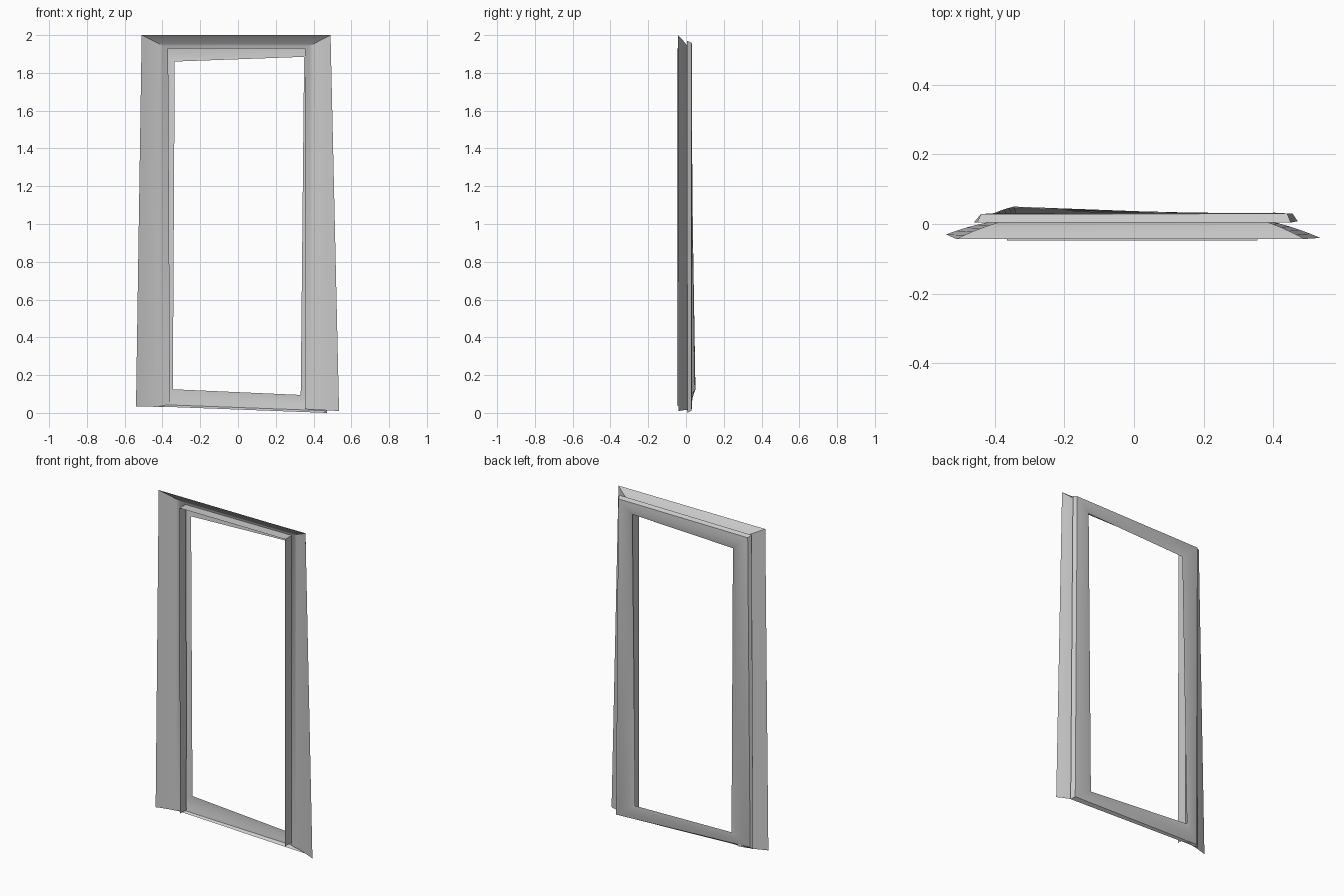
import bpy, bmesh
from mathutils import Vector

if "Cube" in bpy.data.objects:
    bpy.data.objects.remove(bpy.data.objects["Cube"])


def curve(ctrl, steps):
    """Straight for two points, quadratic arc through a pulling point for three."""
    p = [Vector(c) for c in ctrl]
    if len(p) == 2:
        return p
    out = []
    for i in range(steps + 1):
        t = i / steps
        out.append(p[0] * (1 - t) ** 2 + p[1] * 2 * t * (1 - t) + p[2] * t * t)
    return out


def sheet(name, sections, closed=False):
    """Open sheet skinned between mitred corner sections."""
    bm = bmesh.new()
    rows = [[bm.verts.new(p) for p in s] for s in sections]
    n = len(rows)
    for i in range(n if closed else n - 1):
        a, b = rows[i], rows[(i + 1) % n]
        for j in range(len(a) - 1):
            bm.faces.new((a[j], a[j + 1], b[j + 1], b[j]))
    bmesh.ops.recalc_face_normals(bm, faces=bm.faces)
    me = bpy.data.meshes.new(name)
    bm.to_mesh(me)
    bm.free()
    ob = bpy.data.objects.new(name, me)
    bpy.context.collection.objects.link(ob)
    bpy.context.view_layer.objects.active = ob
    ob.select_set(True)
    bpy.ops.object.shade_smooth_by_angle(angle=0.6)
    ob.select_set(False)
    return ob


def bowed(outer, inner, depth, steps=6):
    o, i = Vector(outer), Vector(inner)
    mid = (o + i) / 2 + Vector((0, depth, 0))
    return curve((o, mid, i), steps)


# Front casing: three-sided funnel, outer edge forward, bowed back
sheet("front_casing", [
    bowed((-0.54, -0.03, 0.035), (-0.36, 0.014, 0.03), 0.012),
    bowed((-0.51, -0.043, 2.0), (-0.37, 0.010, 1.93), 0.008),
    bowed((0.49, -0.043, 2.0), (0.355, 0.015, 1.93), 0.008),
    bowed((0.535, -0.04, 0.01), (0.355, 0.015, 0.02), 0.012),
])

# Jamb lining: thin three-sided band around the opening
sheet("jamb_lining", [
    [(x, -0.048, z), (x, 0.016, z)]
    for x, z in ((-0.362, 0.05), (-0.365, 1.93), (0.355, 1.93), (0.355, 0.04))
])


# Back trim: closed ring with an outer lip and a rolled inner face
def trim(outer, ridge, inner, roll):
    r, i = Vector(ridge), Vector(inner)
    mid = r.lerp(i, 0.6) + Vector((0, roll, 0))
    return [Vector(outer)] + curve((r, mid, i), 6)


sheet("back_trim", [
    trim((-0.46, 0.004, 0.035), (-0.445, 0.012, 0.045), (-0.345, 0.050, 0.125), 0.006),
    trim((-0.45, 0.004, 1.965), (-0.44, 0.028, 1.955), (-0.335, 0.022, 1.86), 0.012),
    trim((0.45, 0.004, 1.97), (0.44, 0.030, 1.96), (0.35, 0.022, 1.885), 0.012),
    trim((0.47, 0.008, 0.0), (0.455, 0.030, 0.012), (0.332, 0.020, 0.095), 0.010),
], closed=True)
